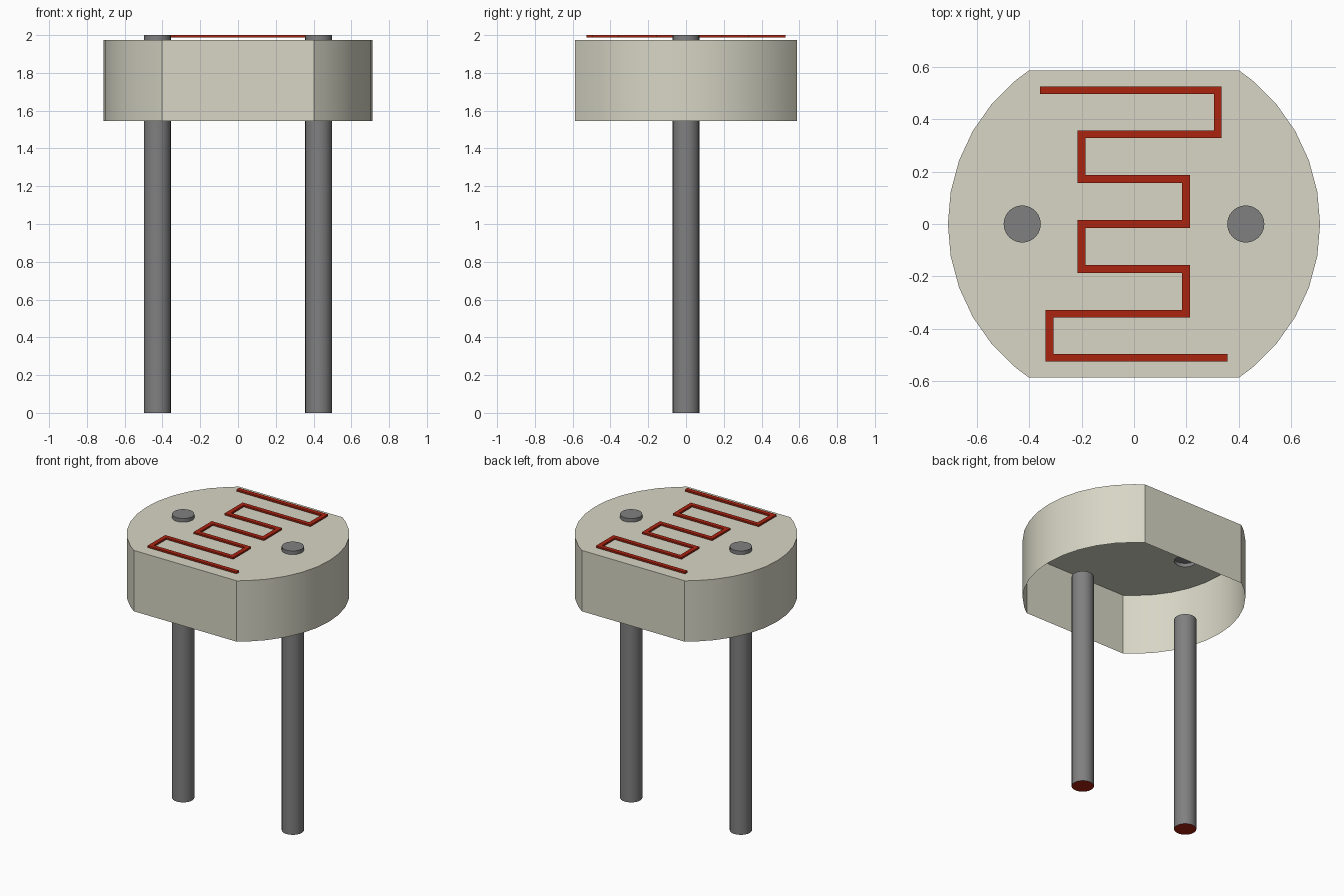
import bpy, bmesh
from math import sin, cos, pi, radians, asin
from mathutils import Vector

cube = bpy.data.objects.get("Cube")
if cube:
    bpy.data.objects.remove(cube, do_unlink=True)

BASE, TOP, PEAK = 1.545, 1.974, 2.0
RADIUS, FLAT_Y = 0.711, 0.587
LEG_X, LEG_R, SIDES = 0.427, 0.071, 24


def material(name, color):
    mat = bpy.data.materials.new(name)
    mat.use_nodes = True
    mat.diffuse_color = (*color, 1)
    mat.node_tree.nodes["Principled BSDF"].inputs["Base Color"].default_value = (*color, 1)
    return mat


ceramic = material("pale ceramic", (0.68, 0.67, 0.56))
metal = material("grey metal", (0.216, 0.216, 0.216))
red = material("red track", (0.41, 0.017, 0.005))


def finish(bm, name, *mats):
    bmesh.ops.recalc_face_normals(bm, faces=bm.faces)
    mesh = bpy.data.meshes.new(name)
    bm.to_mesh(mesh)
    bm.free()
    obj = bpy.data.objects.new(name, mesh)
    bpy.context.collection.objects.link(obj)
    for mat in mats:
        mesh.materials.append(mat)
    bpy.ops.object.select_all(action='DESELECT')
    obj.select_set(True)
    bpy.context.view_layer.objects.active = obj
    bpy.ops.object.shade_smooth_by_angle(angle=radians(30))
    return obj


def ring(bm, points, z):
    """Closed loop of edges at one height."""
    verts = [bm.verts.new((x, y, z)) for x, y in points]
    return verts, [bm.edges.new((a, b)) for a, b in zip(verts, verts[1:] + verts[:1])]


def wall(bm, low, high):
    for i in range(len(low)):
        bm.faces.new((low[i - 1], low[i], high[i], high[i - 1]))


def circle(x):
    return [(x + LEG_R * cos(2 * pi * i / SIDES), LEG_R * sin(2 * pi * i / SIDES))
            for i in range(SIDES)]


# Body: open-bottomed round cap with two flats, pierced by the leg holes
corner = asin(FLAT_Y / RADIUS)
angles = [-corner] + [radians(a) for a in range(-50, 51, 10)] + [corner]
outline = [(RADIUS * cos(a + turn), RADIUS * sin(a + turn))
           for turn in (0, pi) for a in angles]
bm = bmesh.new()
low, _ = ring(bm, outline, BASE)
high, edges = ring(bm, outline, TOP)
wall(bm, low, high)
for x in (-LEG_X, LEG_X):
    edges = edges + ring(bm, circle(x), TOP)[1]
bmesh.ops.triangle_fill(bm, edges=edges, use_beauty=True, normal=(0, 0, 1))
finish(bm, "sensor_body", ceramic)


# Legs with red ends below, and the short stubs that show above the body
def pin(name, x, z0, z1, cap_top):
    bm = bmesh.new()
    low, _ = ring(bm, circle(x), z0)
    high, _ = ring(bm, circle(x), z1)
    wall(bm, low, high)
    cap = bm.faces.new(high if cap_top else low)
    cap.material_index = 0 if cap_top else 1
    finish(bm, name, metal, red)


for side, x in (("left", LEG_X), ("right", -LEG_X)):
    pin(side + "_leg", x, 0, BASE, False)
    pin(side + "_leg_tip", x, TOP, PEAK, True)

# Zigzag track: a mitred ribbon, extruded to a thin strip
rows = [0.511, 0.343, 0.172, 0, -0.172, -0.343, -0.511]
turns = [-0.36, 0.32, -0.2, 0.198, -0.2, 0.198, -0.323, 0.357]
path = [Vector((turns[i + k], y)) for i, y in enumerate(rows) for k in (0, 1)]
HALF, THICK = 0.015, 0.012
bm = bmesh.new()
pairs = []
for i, p in enumerate(path):
    steps = []
    if i > 0:
        steps.append((p - path[i - 1]).normalized())
    if i < len(path) - 1:
        steps.append((path[i + 1] - p).normalized())
    off = sum((Vector((-d.y, d.x)) for d in steps), Vector((0, 0))) * HALF
    pairs.append([bm.verts.new((*(p + off * s), PEAK)) for s in (1, -1)])
for (a, b), (c, d) in zip(pairs, pairs[1:]):
    bm.faces.new((a, b, d, c))
new = bmesh.ops.extrude_face_region(bm, geom=bm.faces[:], use_keep_orig=True)["geom"]
bmesh.ops.translate(bm, vec=(0, 0, -THICK),
                    verts=[v for v in new if isinstance(v, bmesh.types.BMVert)])
finish(bm, "zigzag_track", red)
